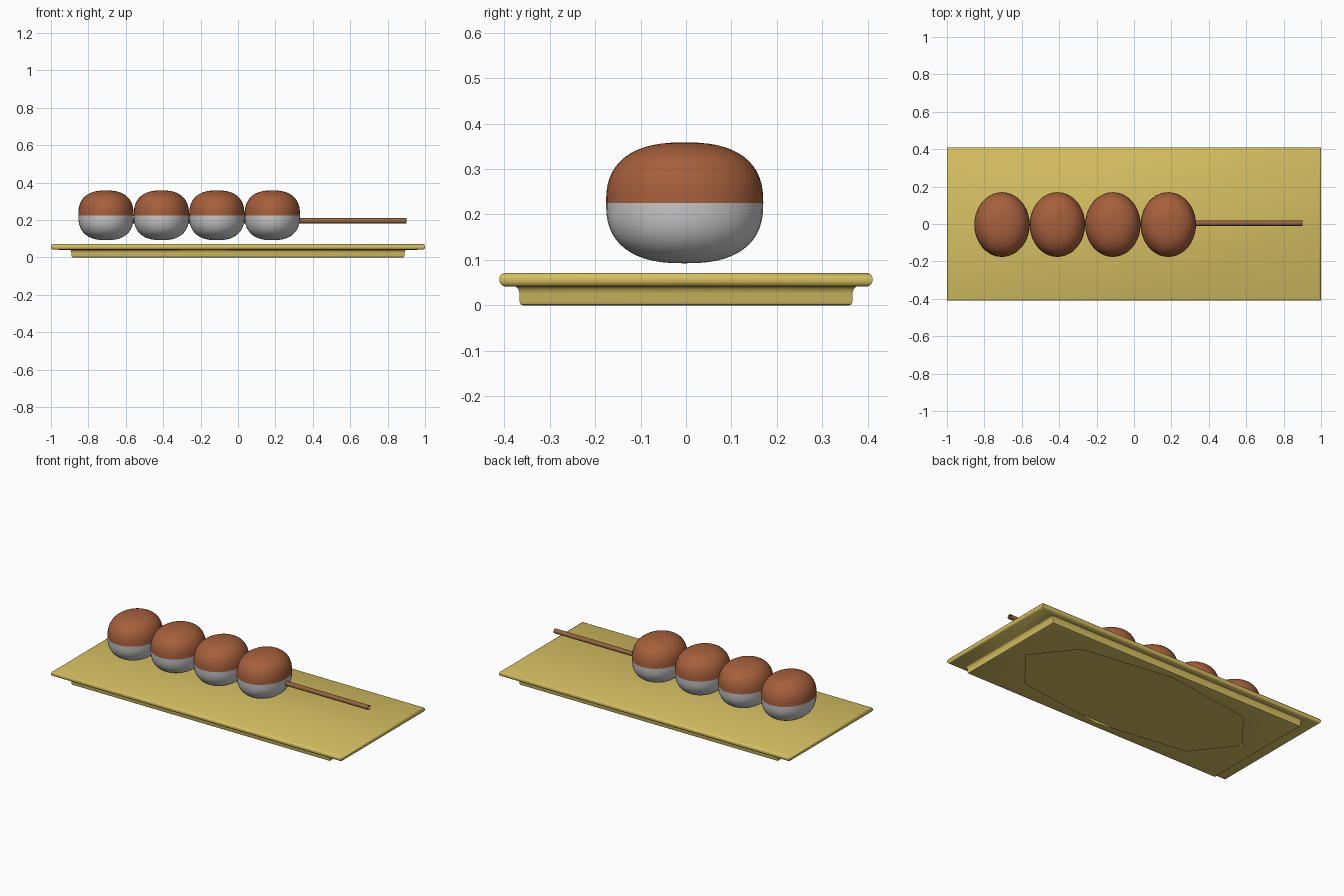
import bpy, bmesh
from math import sin, cos, pi, radians

if "Cube" in bpy.data.objects:
    bpy.data.objects.remove(bpy.data.objects["Cube"])


def material(name, rgb):
    m = bpy.data.materials.new(name)
    m.diffuse_color = (*rgb, 1)
    m.use_nodes = True
    m.node_tree.nodes["Principled BSDF"].inputs["Base Color"].default_value = m.diffuse_color
    return m


gold = material("gold", (0.68, 0.53, 0.125))
sauce = material("sauce", (0.38, 0.115, 0.045))
wood = material("wood", (0.29, 0.13, 0.05))


def finish(bm, name, mat=None, location=(0, 0, 0)):
    me = bpy.data.meshes.new(name)
    bm.to_mesh(me)
    bm.free()
    if mat:
        me.materials.append(mat)
    ob = bpy.data.objects.new(name, me)
    ob.location = location
    bpy.context.collection.objects.link(ob)
    bpy.ops.object.select_all(action='DESELECT')
    ob.select_set(True)
    bpy.context.view_layer.objects.active = ob
    bpy.ops.object.shade_smooth_by_angle(angle=radians(40))
    return ob


def skin(bm, loops):
    n = len(loops[0])
    for lo, hi in zip(loops, loops[1:]):
        for j in range(n):
            k = (j + 1) % n
            bm.faces.new((lo[j], lo[k], hi[k], hi[j]))


# Plate: one shell of rectangular loops, from the hollow below to the top
def rect_loop(bm, hx, hy, z, corner=1.0):
    signs = [(1, 0), (1, 1), (0, 1), (-1, 1), (-1, 0), (-1, -1), (0, -1), (1, -1)]
    return [bm.verts.new((hx * sx * (corner if sx * sy else 1),
                          hy * sy * (corner if sx * sy else 1), z)) for sx, sy in signs]


bm = bmesh.new()
loops = [rect_loop(bm, 0.81, 0.36, 0.041),               # ceiling of the hollow
         rect_loop(bm, 0.81, 0.36, 0.001),
         rect_loop(bm, 0.775, 0.325, 0, 0.75)]           # eight-sided opening
profile = [(0.118, 0.052, 0.0), (0.113, 0.046, 0.002), (0.110, 0.044, 0.008),
           (0.110, 0.044, 0.026), (0.106, 0.041, 0.036), (0.103, 0.038, 0.039),
           (0.100, 0.036, 0.041), (0.010, 0.010, 0.0415), (0.003, 0.003, 0.046),
           (0.0, 0.0, 0.052), (0.0, 0.0, 0.062), (0.003, 0.003, 0.068),
           (0.010, 0.010, 0.0715)]
loops += [rect_loop(bm, 1 - ix, 0.41 - iy, z) for ix, iy, z in profile]
skin(bm, loops)
bm.faces.new(loops[-1])
bm.faces.new(loops[0][::-1])
finish(bm, "plate", gold)


# Half of a squarish dumpling: superellipse profile swept around z
def half_dumpling(name, x, up, mat=None, p=2.5, rings=14, segs=40):
    bm = bmesh.new()
    loops = []
    for i in range(rings):
        a = i / rings * pi / 2
        r, h = cos(a) ** (2 / p), sin(a) ** (2 / p)
        loops.append([bm.verts.new((0.148 * r * cos(2 * pi * j / segs),
                                    0.173 * r * sin(2 * pi * j / segs),
                                    up * 0.133 * h)) for j in range(segs)])
    skin(bm, loops)
    pole = bm.verts.new((0, 0, up * 0.133))
    for j in range(segs):
        bm.faces.new((loops[-1][j], loops[-1][(j + 1) % segs], pole))
    if up < 0:
        bmesh.ops.reverse_faces(bm, faces=bm.faces)
    finish(bm, name, mat, (x, -0.003, 0.2255))


# Four dumplings, glazed on top
for i in range(4):
    x = -0.706 + 0.2965 * i
    half_dumpling(f"dumpling_glaze_{i + 1}", x, 1, sauce)
    half_dumpling(f"dumpling_base_{i + 1}", x, -1)

# Skewer along x, an open-ended tube
bpy.ops.mesh.primitive_cylinder_add(vertices=24, radius=0.014, depth=1.65,
                                    end_fill_type='NOTHING',
                                    location=(0.075, 0.004, 0.196),
                                    rotation=(0, pi / 2, 0))
skewer = bpy.context.object
skewer.name = "skewer"
skewer.data.materials.append(wood)
bpy.ops.object.shade_smooth_by_angle(angle=radians(40))
